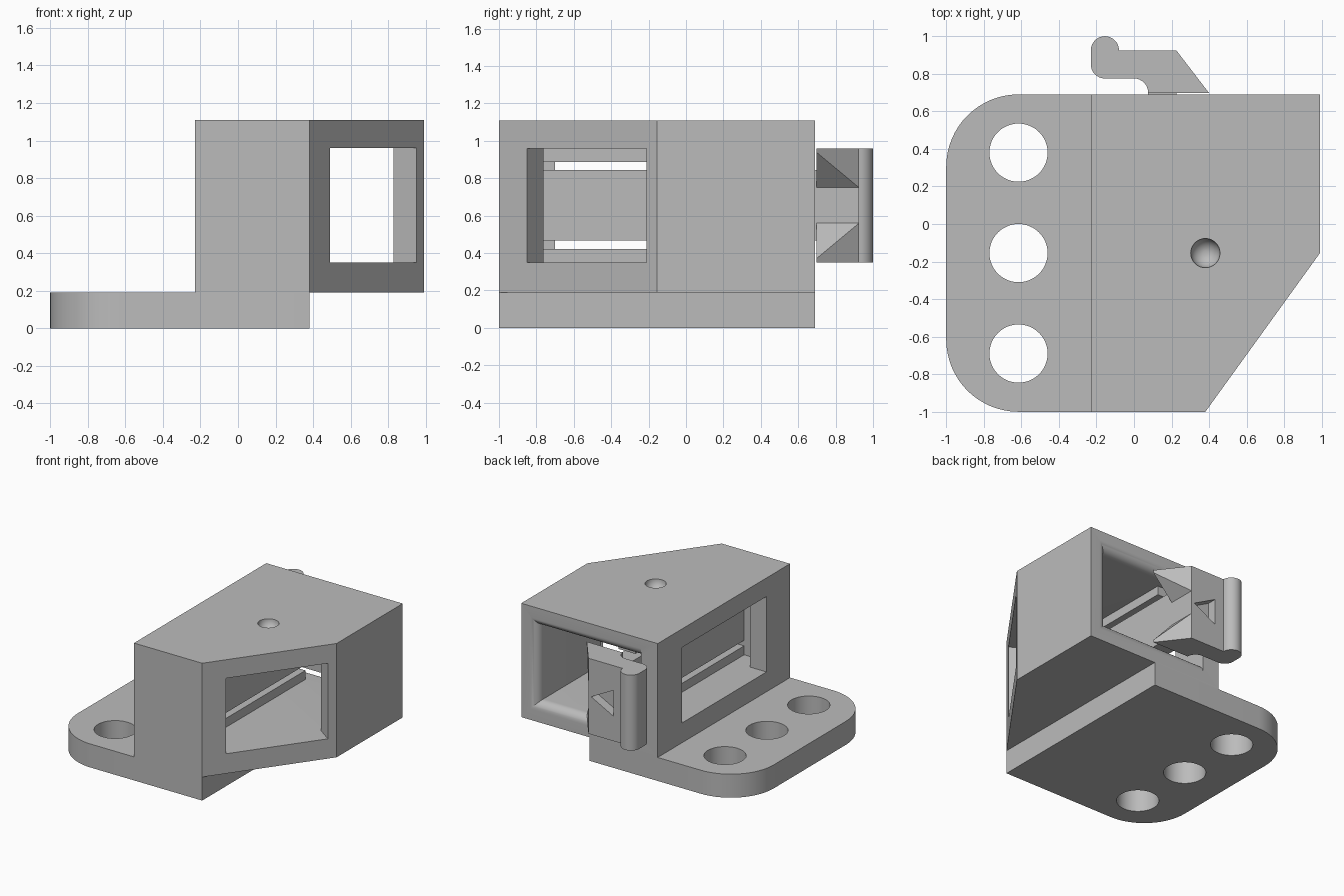
import bpy, bmesh
from math import sin, cos, pi, sqrt, radians
from mathutils import Vector

cube = bpy.data.objects.get("Cube")
if cube:
    bpy.data.objects.remove(cube, do_unlink=True)

grey = bpy.data.materials.new("plain_grey")
grey.use_nodes = True
grey.diffuse_color = (0.5, 0.5, 0.5, 1)
grey.node_tree.nodes["Principled BSDF"].inputs["Base Color"].default_value = grey.diffuse_color


def loft(name, rings):
    """Solid through rings of equal point count, capped at both ends."""
    bm = bmesh.new()
    loops = [[bm.verts.new(p) for p in ring] for ring in rings]
    n = len(loops[0])
    for a, b in zip(loops, loops[1:]):
        for i in range(n):
            j = (i + 1) % n
            bm.faces.new((a[i], a[j], b[j], b[i]))
    bm.faces.new(loops[0][::-1])
    bm.faces.new(loops[-1])
    bmesh.ops.recalc_face_normals(bm, faces=bm.faces)
    mesh = bpy.data.meshes.new(name)
    bm.to_mesh(mesh)
    bm.free()
    mesh.materials.append(grey)
    obj = bpy.data.objects.new(name, mesh)
    bpy.context.collection.objects.link(obj)
    return obj


def prism(name, profile, z0, z1):
    return loft(name, [[(x, y, z) for x, y in profile] for z in (z0, z1)])


def prism_y(name, profile, y0, y1):
    return loft(name, [[(x, y, z) for x, z in profile] for y in (y0, y1)])


def box(name, x0, x1, y0, y1, z0, z1):
    return prism(name, [(x0, y0), (x1, y0), (x1, y1), (x0, y1)], z0, z1)


def arc(cx, cy, r, a0, a1, n=12):
    angles = [radians(a0 + (a1 - a0) * i / n) for i in range(n + 1)]
    return [(cx + r * cos(a), cy + r * sin(a)) for a in angles]


def circle(cx, cy, r, n=48):
    return arc(cx, cy, r, 0, 360, n)[:-1]


def combine(target, tools, operation="DIFFERENCE"):
    """Apply a boolean with each tool, then drop the tool."""
    for tool in tools:
        mod = target.modifiers.new("cut", "BOOLEAN")
        mod.operation, mod.solver, mod.object = operation, "EXACT", tool
        bpy.context.view_layer.update()
        graph = bpy.context.evaluated_depsgraph_get()
        mesh = bpy.data.meshes.new_from_object(target.evaluated_get(graph))
        target.modifiers.clear()
        target.data = mesh
        bpy.data.objects.remove(tool, do_unlink=True)


def smooth(obj):
    bpy.ops.object.select_all(action="DESELECT")
    obj.select_set(True)
    bpy.context.view_layer.objects.active = obj
    bpy.ops.object.shade_smooth_by_angle(angle=radians(30))


FRONT, BACK, FLOOR, TOP = -1.0, 0.69, 0.19, 1.11
LEFT, RIGHT, CORNER = -0.23, 0.99, 0.38
WALL = 0.15
Z0, Z1 = 0.35, 0.96          # inner floor and ceiling

# Mounting plate with rounded corners and three screw holes
plate = prism("mounting_plate",
              [(CORNER, FRONT), (CORNER, BACK)]
              + arc(-0.615, BACK - 0.385, 0.385, 90, 180, 16)
              + arc(-0.615, FRONT + 0.385, 0.385, 180, 270, 16), 0, FLOOR)
combine(plate, [prism("screw_hole", circle(-0.615, y, 0.155), -0.1, 0.4)
                for y in (-0.69, -0.155, 0.38)])
smooth(plate)

# Housing with one slanted corner
housing = prism("housing", [(LEFT, FRONT), (CORNER, FRONT), (RIGHT, -0.155),
                            (RIGHT, BACK), (LEFT, BACK)], FLOOR, TOP)
inner_l, inner_r = LEFT + WALL, RIGHT - WALL
cavity = prism("cavity", [(inner_l, FRONT + WALL), (0.303, FRONT + WALL),
                          (inner_r, -0.105), (inner_r, 0.75), (inner_l, 0.75)], Z0, Z1)

# Rounded lip of the rear opening
r, rings = 0.07, []
for i in range(11):
    a = pi / 2 * i / 10
    e, y = r * (1 - cos(a)), BACK - r + r * sin(a)
    rings.append((e, y))
rings.append((r, BACK + 0.05))
lip = loft("lip", [[(inner_l, y, Z0 - e), (inner_r + e, y, Z0 - e),
                    (inner_r + e, y, Z1 + e), (inner_l, y, Z1 + e)] for e, y in rings])

# Side window and slanted window, the latter square to its wall
side_window = box("side_window", LEFT - 0.1, 0, -0.70, 0.38, Z0, Z1)
inward = Vector((-0.811, 0.585))
a, b = Vector((0.49, -0.85)), Vector((0.95, -0.21))
slant_window = prism("slant_window", [a - inward * 0.1, b - inward * 0.1,
                                      b + inward * 0.2, a + inward * 0.2], Z0, Z1)

# Round dimple in the roof
rd = 0.078
dimple_rings = [[(x, y, TOP + 0.05) for x, y in circle(0.38, -0.155, rd, 32)]]
for i in range(9):
    t = pi / 2 * i / 9
    dimple_rings.append([(x, y, TOP - rd * sin(t))
                         for x, y in circle(0.38, -0.155, rd * cos(t), 32)])
dimple = loft("dimple", dimple_rings)
combine(housing, [cavity, lip, side_window, slant_window, dimple])
smooth(housing)

# Spring tongue and the fixed rails above and below it
TX0, TX1 = 0.075, 0.225
box("spring_tongue", TX0, TX1, -0.86, 0.70, 0.467, 0.843)
box("lower_rail", TX0, TX1, -0.86, 0.54, Z0 - 0.01, 0.422)
box("upper_rail", TX0, TX1, -0.86, 0.54, 0.888, Z1 + 0.01)

# Latch hook with finger grip, barbed fins and a triangular mark
hook = prism("latch_hook",
             [(0.40, 0.697), (TX1, 0.925), (-0.083, 0.925)]
             + arc(-0.155, 0.925, 0.075, 0, 180, 16)
             + arc(-0.155, 0.85, 0.075, 180, 270, 8)
             + arc(0.0, 0.70, 0.075, 90, 0, 8), Z0, Z1)
notch = prism_y("notch", [(TX1, 0.56), (0.425, 0.343), (0.425, 0.967), (TX1, 0.75)], 0.6, 1.0)
mark = prism_y("mark", [(0.0, 0.55), (0.2, 0.655), (0.0, 0.76)], 0.85, 1.05)
combine(hook, [notch, mark])
smooth(hook)
